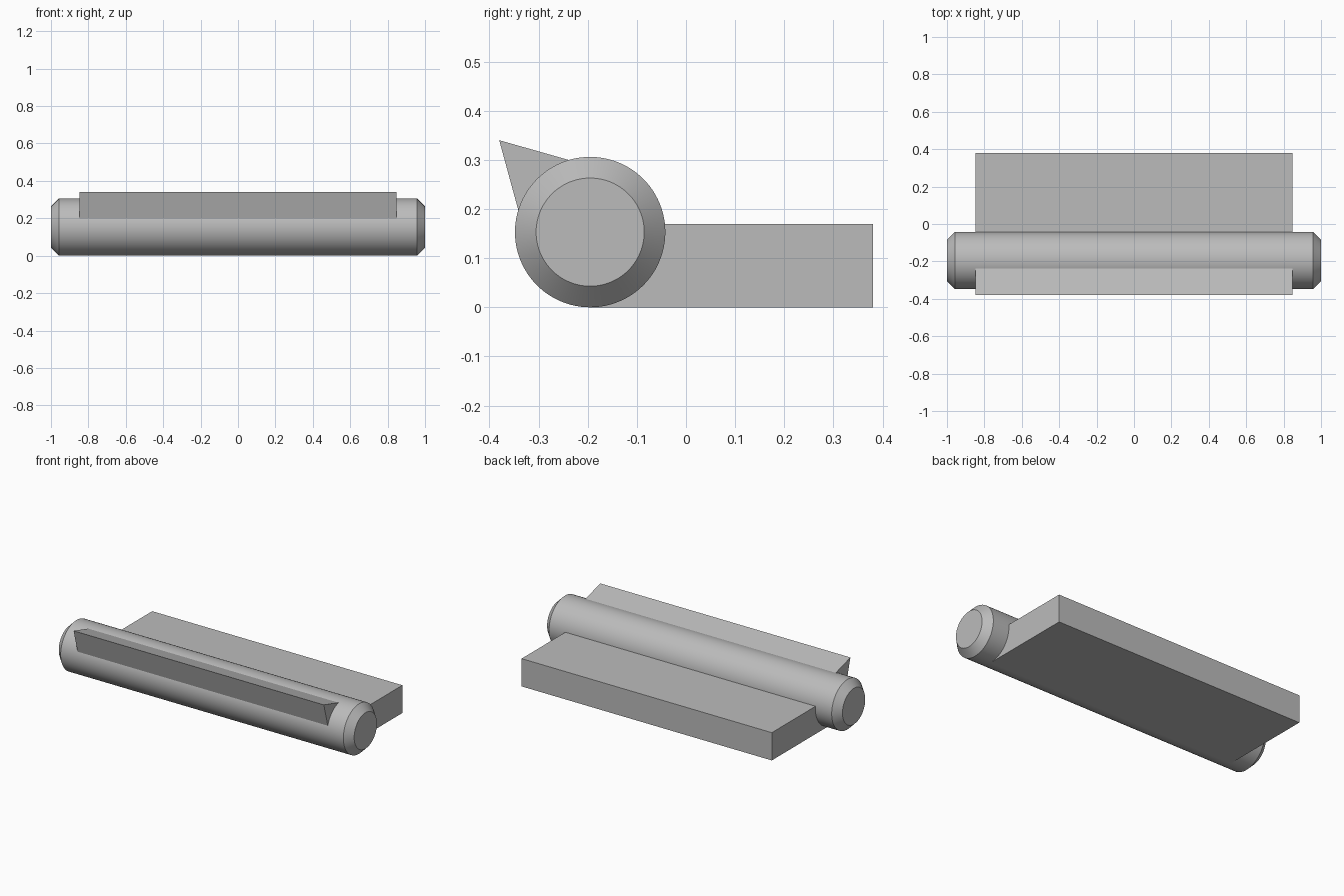
import bpy
import bmesh
from math import radians, sin, cos, pi

cube = bpy.data.objects.get("Cube")
if cube:
    bpy.data.objects.remove(cube, do_unlink=True)

# One plain grey for every part
grey = bpy.data.materials.new("plain grey")
grey.use_nodes = True
colour = (0.5, 0.5, 0.5, 1)
grey.diffuse_color = colour
grey.node_tree.nodes["Principled BSDF"].inputs["Base Color"].default_value = colour

AXIS_Y, RADIUS = -0.195, 0.153
CHAMFER = 0.043
HALF_PLATE = 0.847


def loft(name, sections):
    """Skin a list of (x, [(y, z), ...]) sections and cap both ends."""
    bm = bmesh.new()
    rings = [[bm.verts.new((x, y, z)) for y, z in pts] for x, pts in sections]
    for a, b in zip(rings, rings[1:]):
        for i in range(len(a)):
            j = (i + 1) % len(a)
            bm.faces.new((a[i], a[j], b[j], b[i]))
    bm.faces.new(rings[0])
    bm.faces.new(rings[-1])
    bmesh.ops.recalc_face_normals(bm, faces=bm.faces)
    mesh = bpy.data.meshes.new(name)
    bm.to_mesh(mesh)
    bm.free()
    mesh.materials.append(grey)
    obj = bpy.data.objects.new(name, mesh)
    bpy.context.collection.objects.link(obj)
    return obj


def circle(r, sides=96):
    return [(AXIS_Y + r * cos(2 * pi * i / sides), RADIUS + r * sin(2 * pi * i / sides))
            for i in range(sides)]


def prism(name, profile):
    return loft(name, [(-HALF_PLATE, profile), (HALF_PLATE, profile)])


# Round rod with chamfered ends
inner = RADIUS - CHAMFER
rod = loft("rod", [(-1, circle(inner)), (CHAMFER - 1, circle(RADIUS)),
                   (1 - CHAMFER, circle(RADIUS)), (1, circle(inner))])
bpy.ops.object.select_all(action="DESELECT")
rod.select_set(True)
bpy.context.view_layer.objects.active = rod
bpy.ops.object.shade_smooth_by_angle(angle=radians(30))

# Flat plate running back from the rod, tangent underneath
prism("plate", [(AXIS_Y, 0), (0.38, 0), (0.38, 0.17), (AXIS_Y, 0.17)])

# Sharp ridge along the upper front of the rod
prism("ridge", [(-0.38, 0.34), (-0.335, 0.175), (-0.215, 0.293)])
